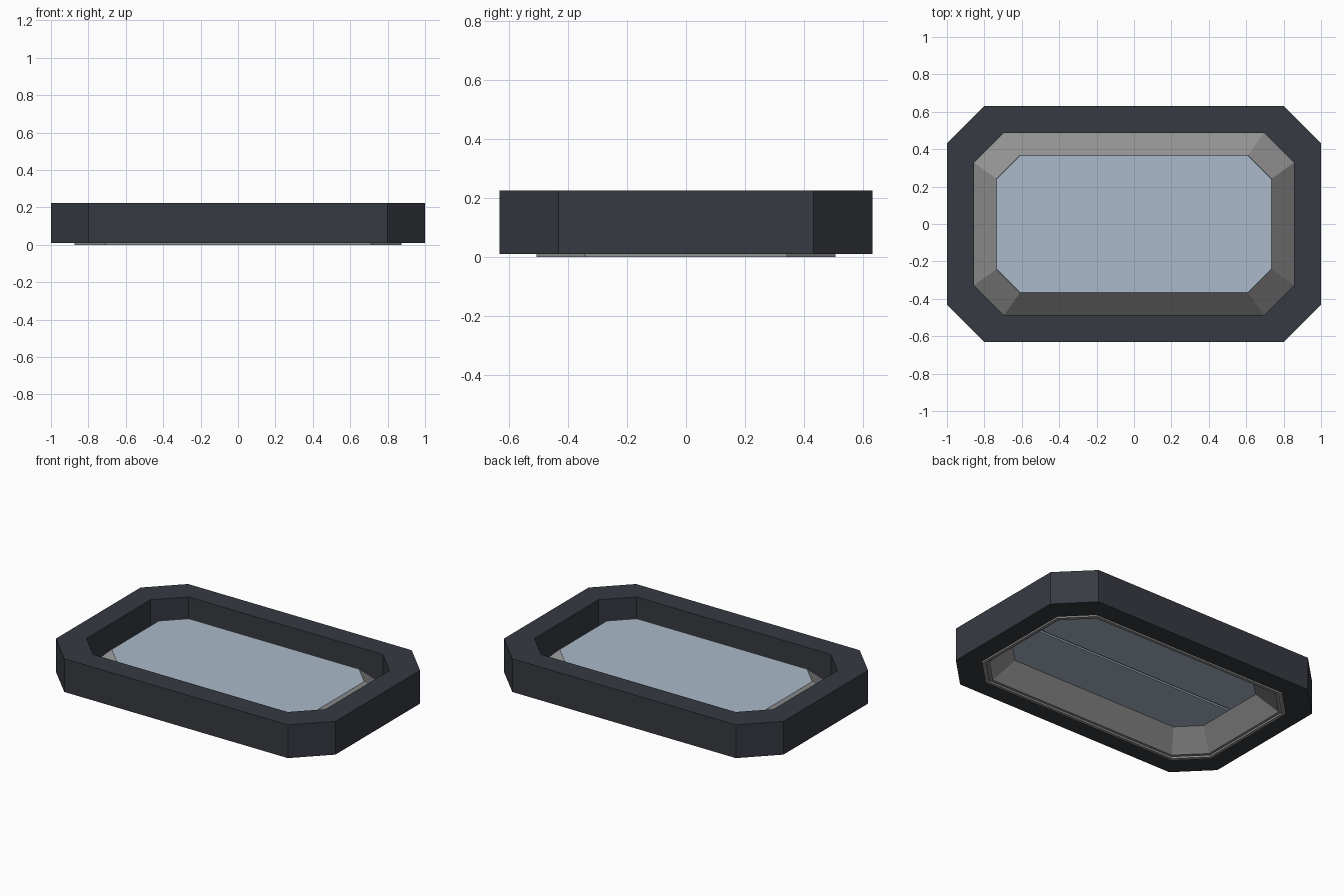
import bpy
import bmesh

cube = bpy.data.objects.get("Cube")
if cube:
    bpy.data.objects.remove(cube, do_unlink=True)


def material(name, color, roughness):
    m = bpy.data.materials.new(name)
    m.use_nodes = True
    m.diffuse_color = (*color, 1)
    shader = m.node_tree.nodes["Principled BSDF"]
    shader.inputs["Base Color"].default_value = (*color, 1)
    shader.inputs["Roughness"].default_value = roughness
    return m


def octagon(inset):
    """Chamfered rectangle, inset from the outer outline."""
    a, b, c = 1 - inset, 0.632 - inset, 0.2 - 0.28 * inset
    return [(a, b - c), (a - c, b), (c - a, b), (-a, b - c),
            (-a, c - b), (c - a, -b), (a - c, -b), (a, c - b)]


def finish(bm, name, mat):
    bmesh.ops.recalc_face_normals(bm, faces=bm.faces)
    mesh = bpy.data.meshes.new(name)
    bm.to_mesh(mesh)
    bm.free()
    mesh.materials.append(mat)
    obj = bpy.data.objects.new(name, mesh)
    bpy.context.collection.objects.link(obj)
    return obj


def ring(name, profile, mat):
    """Sweep a closed (inset, height) profile around the octagon."""
    bm = bmesh.new()
    loops = [[bm.verts.new((x, y, z)) for x, y in octagon(t)] for t, z in profile]
    for k, low in enumerate(loops):
        high = loops[(k + 1) % len(loops)]
        for i in range(8):
            j = (i + 1) % 8
            bm.faces.new((low[i], low[j], high[j], high[i]))
    return finish(bm, name, mat)


def slab(name, outline, z0, z1, mat):
    """Extrude a flat outline between two heights."""
    bm = bmesh.new()
    face = bm.faces.new([bm.verts.new((x, y, z0)) for x, y in outline])
    top = bmesh.ops.extrude_face_region(bm, geom=[face])["geom"]
    verts = [v for v in top if isinstance(v, bmesh.types.BMVert)]
    bmesh.ops.translate(bm, vec=(0, 0, z1 - z0), verts=verts)
    return finish(bm, name, mat)


frame_mat = material("dark slate", (0.037, 0.042, 0.053), 0.7)
trim_mat = material("mid grey", (0.30, 0.30, 0.30), 0.6)
glass_mat = material("pale blue glass", (0.41, 0.49, 0.59), 0.3)

# Heavy outer frame
ring("outer_frame", [(0, 0.01), (0, 0.225), (0.145, 0.225), (0.145, 0.01)], frame_mat)

# Sloped trim rising from a stepped lip to the pane
ring("sloped_trim", [(0.125, 0), (0.125, 0.02), (0.145, 0.035), (0.265, 0.155),
                     (0.27, 0.125), (0.16, 0.012), (0.145, 0.012), (0.145, 0)], trim_mat)

# Glass pane, with two backing halves separated by a narrow seam
slab("glass_pane", octagon(0.265), 0.135, 0.153, glass_mat)
for side, name in ((1, "back_pane_rear"), (-1, "back_pane_front")):
    half = [(x, y) for x, y in octagon(0.267) if y * side > 0]
    edge = 1 - 0.267
    half.sort(key=lambda p: p[0])
    half += [(edge, 0.008 * side), (-edge, 0.008 * side)]
    slab(name, half, 0.125, 0.136, glass_mat)
